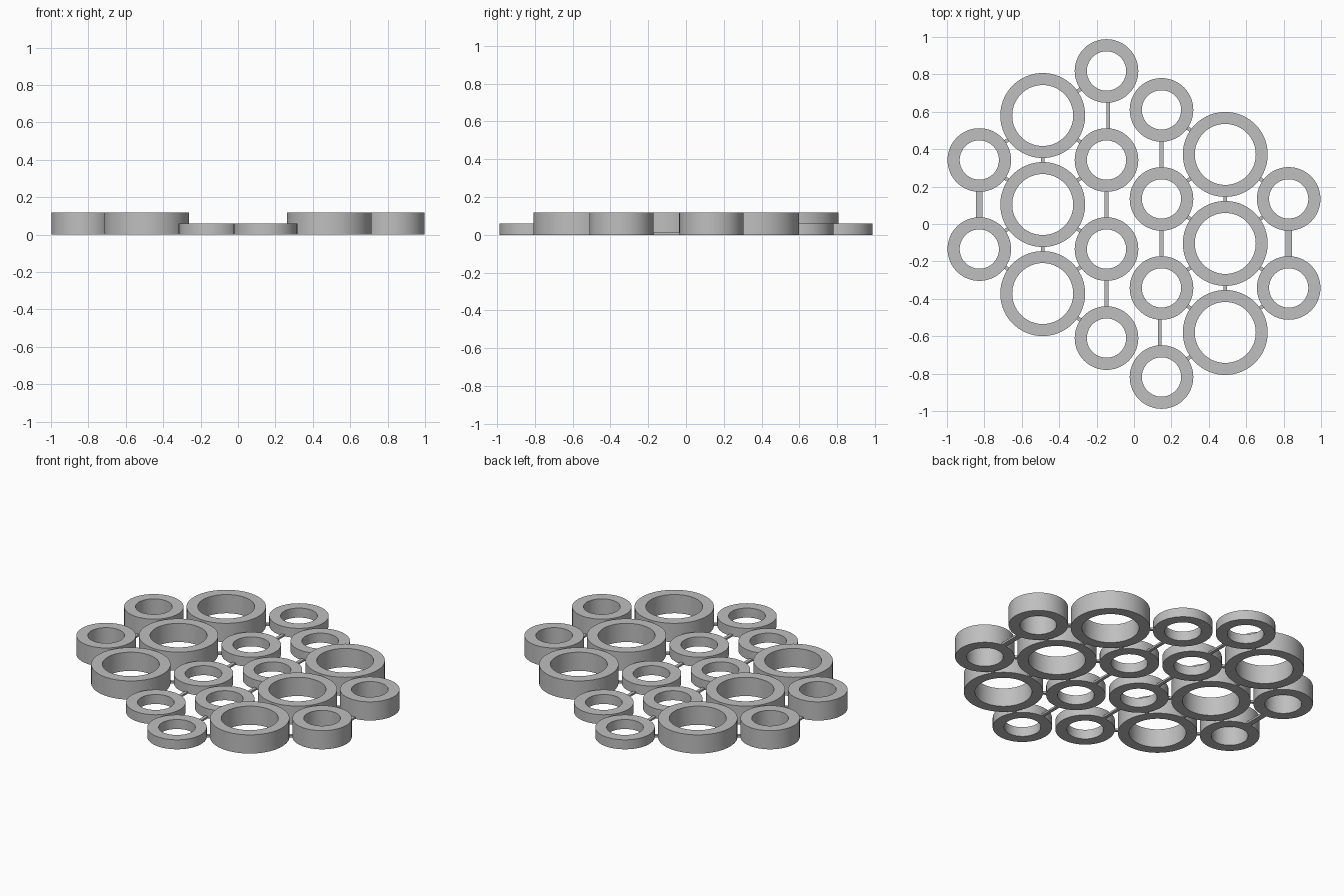
import bpy, bmesh, math
from mathutils import Vector, Matrix

if "Cube" in bpy.data.objects:
    bpy.data.objects.remove(bpy.data.objects["Cube"])

grey = bpy.data.materials.new("plain grey")
grey.diffuse_color = (0.52, 0.52, 0.52, 1)
grey.use_nodes = True
grey.node_tree.nodes["Principled BSDF"].inputs["Base Color"].default_value = grey.diffuse_color

PITCH = 0.476   # spacing of rings within a column
SMALL, BIG = (0.17, 0.105), (0.227, 0.163)
TALL, LOW = 0.118, 0.06
BAR_H = 0.012


def finish(name, bm):
    bmesh.ops.recalc_face_normals(bm, faces=bm.faces)
    mesh = bpy.data.meshes.new(name)
    bm.to_mesh(mesh)
    bm.free()
    mesh.materials.append(grey)
    obj = bpy.data.objects.new(name, mesh)
    bpy.context.collection.objects.link(obj)
    return obj


def ring(name, x, y, radii, height, n=72):
    """Flat-ended tube: a rectangular section swept round the centre."""
    outer, inner = radii
    section = [(outer, 0), (outer, height), (inner, height), (inner, 0)]
    bm = bmesh.new()
    loops = []
    for i in range(n):
        a = math.tau * i / n
        loops.append([bm.verts.new((x + r * math.cos(a), y + r * math.sin(a), z))
                      for r, z in section])
    for i in range(n):
        p, q = loops[i], loops[(i + 1) % n]
        for j in range(4):
            k = (j + 1) % 4
            bm.faces.new((p[j], q[j], q[k], p[k]))
    obj = finish(name, bm)
    bpy.ops.object.select_all(action='DESELECT')
    obj.select_set(True)
    bpy.context.view_layer.objects.active = obj
    bpy.ops.object.shade_smooth_by_angle()


def bar(name, a, ra, b, rb, width=0.02):
    """Thin tie between two rings, its ends sunk into the ring walls."""
    a, b = Vector(a), Vector(b)
    d = (b - a).normalized()
    a, b = a + d * (ra - 0.02), b - d * (rb - 0.02)
    mid = (a + b) / 2
    bm = bmesh.new()
    bmesh.ops.create_cube(bm, size=1, matrix=(
        Matrix.Translation((mid.x, mid.y, BAR_H / 2))
        @ Matrix.Rotation(math.atan2(d.y, d.x), 4, 'Z')
        @ Matrix.Diagonal(((b - a).length, width, BAR_H, 1))))
    finish(name, bm)


# The two halves are half-turn copies of each other
for side, s in (("left", 1), ("right", -1)):
    def column(x, top, count):
        return [(s * x, s * (top - PITCH * i)) for i in range(count)]

    edge = column(-0.827, 0.342, 2)
    big = column(-0.488, 0.580, 3)
    inner = column(-0.147, 0.818, 4)

    # Rings
    for label, col, radii, h in (("edge_ring", edge, SMALL, TALL),
                                 ("large_ring", big, BIG, TALL),
                                 ("inner_ring", inner, SMALL, LOW)):
        for i, (x, y) in enumerate(col):
            ring(f"{side}_{label}_{i + 1}", x, y, radii, h)

    # Ties along each column
    for label, col, r, w in (("edge_tie", edge, SMALL[0], 0.033),
                             ("large_tie", big, BIG[0], 0.02),
                             ("inner_tie", inner, SMALL[0], 0.02)):
        for i in range(len(col) - 1):
            shift = s * 0.009 if label == "inner_tie" and i == 0 else 0
            (ax, ay), (bx, by) = col[i], col[i + 1]
            bar(f"{side}_{label}_{i + 1}", (ax + shift, ay), r, (bx + shift, by), r, w)

    # Diagonal ties from each large ring to its small neighbours
    for i, c in enumerate(big):
        for j, e in enumerate(edge + inner):
            if (Vector(c) - Vector(e)).length < 0.45:
                bar(f"{side}_diagonal_tie_{i + 1}_{j + 1}", c, BIG[0], e, SMALL[0])
